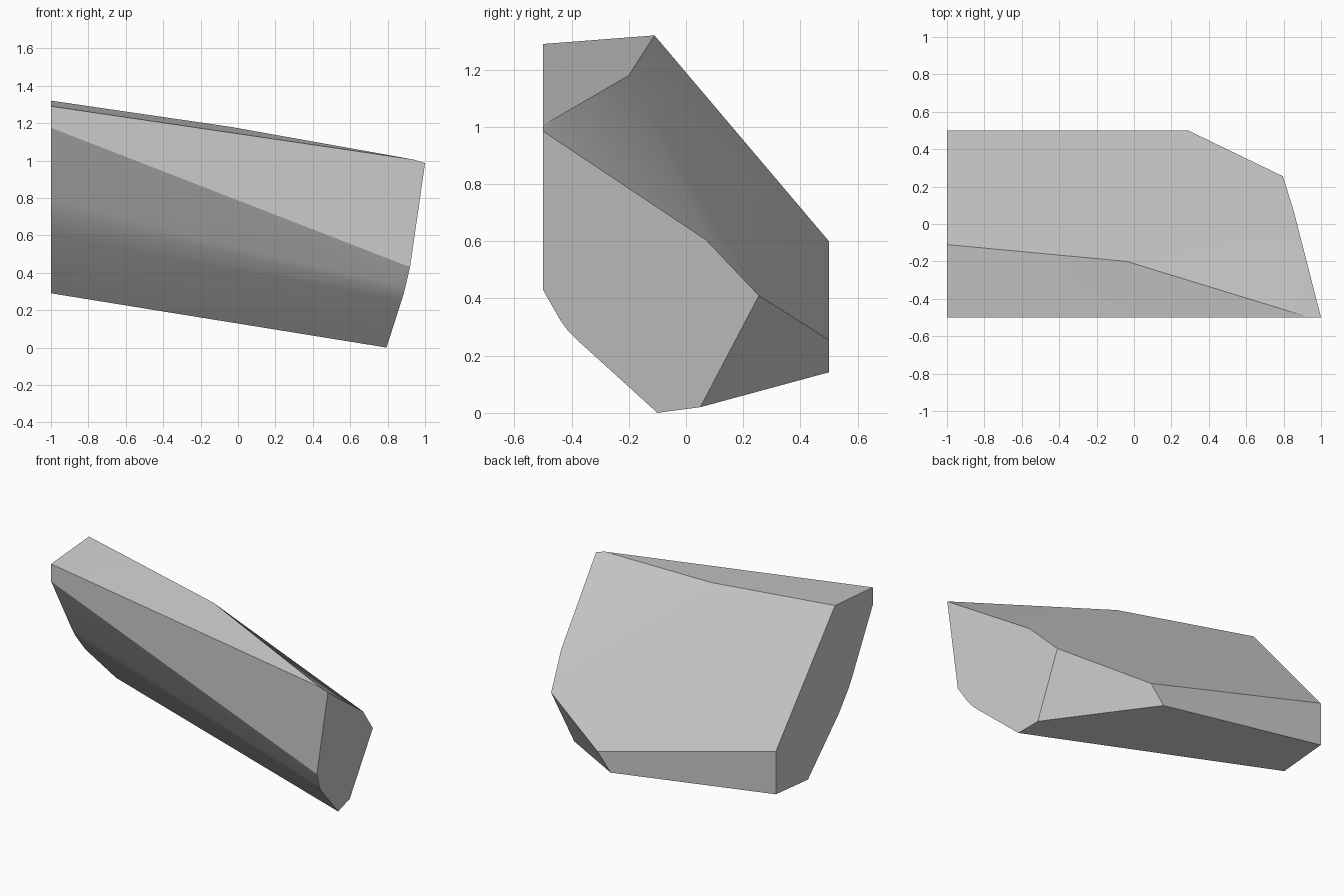
import bpy
import bmesh
import math

if "Cube" in bpy.data.objects:
    bpy.data.objects.remove(bpy.data.objects["Cube"])


def end_x(y, z):
    """Slanted plane of the right-hand end."""
    return 0.92 + 0.144 * (z - 0.43) - 0.16 * (y + 0.5)


# Flat left end: outline in (y, z) at x = -1
left_end = [(-0.5, 1.29), (-0.11, 1.32), (0.5, 0.60), (0.5, 0.32), (0.17, 0.29),
            (-0.15, 0.60), (-0.25, 0.725), (-0.29, 0.79), (-0.5, 1.175)]

# Slanted right end: outline in (y, z)
right_end = [(-0.5, 0.985), (-0.5, 0.43), (-0.44, 0.325), (-0.415, 0.29),
             (-0.375, 0.25), (-0.1, 0.0), (0.05, 0.02), (0.255, 0.41), (0.07, 0.605)]

# Chipped corners between the two ends
chips = [(0.94, -0.5, 1.005), (-0.04, -0.2, 1.18), (0.29, 0.5, 0.255), (0.195, 0.5, 0.142)]

points = [(-1.0, y, z) for y, z in left_end]
points += [(end_x(y, z), y, z) for y, z in right_end]
points += chips

# Wrap the outlines into one faceted stone
bm = bmesh.new()
for p in points:
    bm.verts.new(p)
hull = bmesh.ops.convex_hull(bm, input=bm.verts[:])
loose = [v for v in bm.verts if not v.link_faces]
bmesh.ops.delete(bm, geom=loose, context='VERTS')
bmesh.ops.dissolve_limit(bm, angle_limit=math.radians(1.5),
                         verts=bm.verts[:], edges=bm.edges[:])
bmesh.ops.recalc_face_normals(bm, faces=bm.faces[:])
mesh = bpy.data.meshes.new("stone_block")
bm.to_mesh(mesh)
bm.free()

stone = bpy.data.objects.new("stone_block", mesh)
bpy.context.collection.objects.link(stone)

# Plain grey stone
grey = bpy.data.materials.new("stone_grey")
grey.diffuse_color = (0.6, 0.6, 0.6, 1.0)
grey.use_nodes = True
grey.node_tree.nodes["Principled BSDF"].inputs["Base Color"].default_value = grey.diffuse_color
mesh.materials.append(grey)

# Soft shading over shallow edges only
bpy.context.view_layer.objects.active = stone
stone.select_set(True)
bpy.ops.object.shade_smooth_by_angle(angle=math.radians(25))
